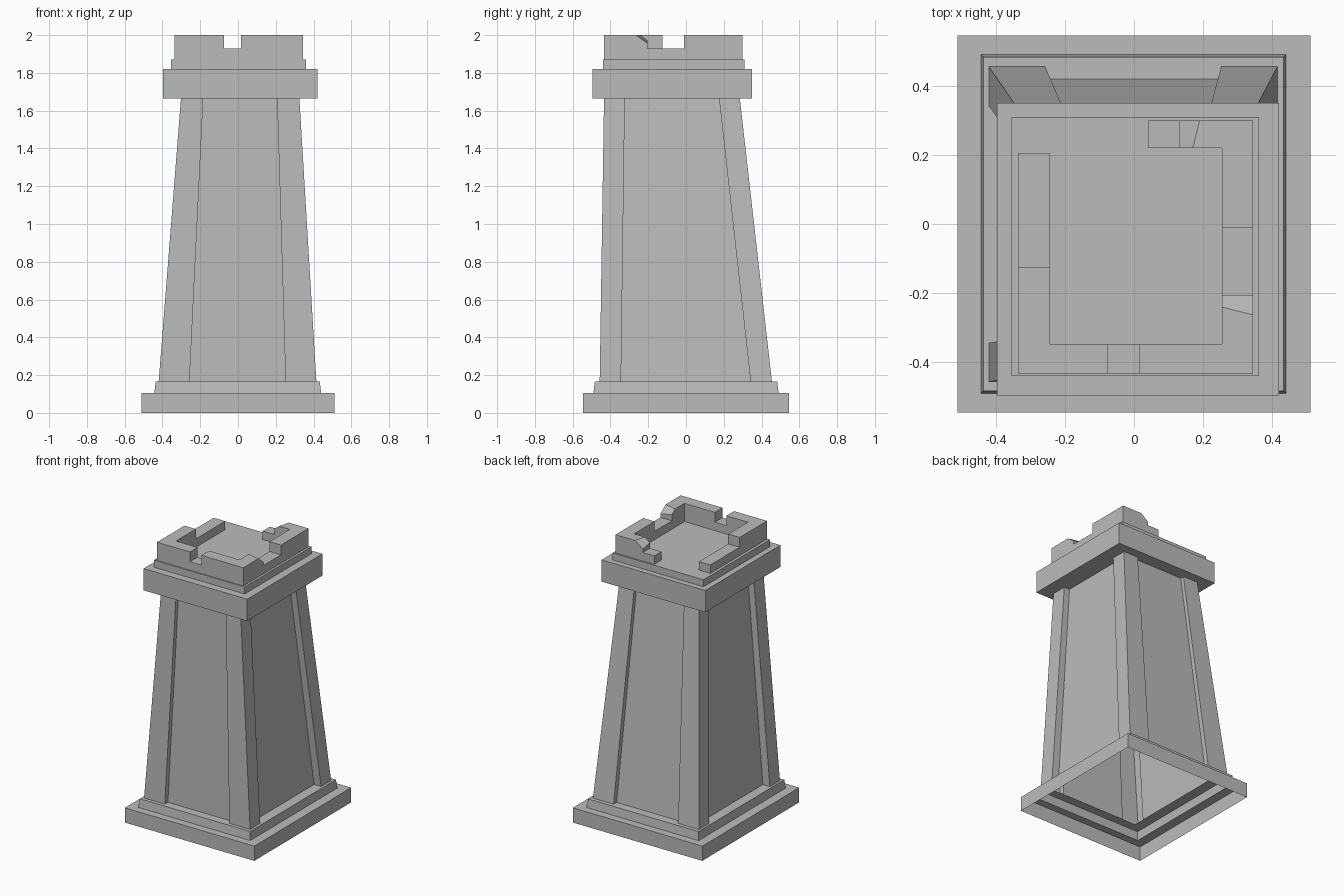
import bpy
import bmesh
from mathutils import Vector

cube = bpy.data.objects.get("Cube")
if cube:
    bpy.data.objects.remove(cube, do_unlink=True)

stone = bpy.data.materials.new("grey stone")
stone.use_nodes = True
stone.diffuse_color = (0.5, 0.5, 0.5, 1)
stone.node_tree.nodes["Principled BSDF"].inputs["Base Color"].default_value = (0.5, 0.5, 0.5, 1)


def rect(x0, x1, y0, y1):
    return [(x0, y0), (x1, y0), (x1, y1), (x0, y1)]


def loft(name, rings, bottom=True, top=True, cut=None):
    """Skin a stack of (outline, z) rings; cut is an optional (point, normal) chip."""
    bm = bmesh.new()
    loops = [[bm.verts.new((x, y, z)) for x, y in pts] for pts, z in rings]
    for lo, hi in zip(loops, loops[1:]):
        n = len(lo)
        for i in range(n):
            j = (i + 1) % n
            bm.faces.new((lo[i], lo[j], hi[j], hi[i]))
    if bottom:
        bm.faces.new(loops[0][::-1])
    if top:
        bm.faces.new(loops[-1])
    if cut:
        geom = bm.verts[:] + bm.edges[:] + bm.faces[:]
        res = bmesh.ops.bisect_plane(bm, geom=geom, plane_co=Vector(cut[0]),
                                     plane_no=Vector(cut[1]), clear_outer=True)
        edges = [e for e in res["geom_cut"] if isinstance(e, bmesh.types.BMEdge)]
        bmesh.ops.holes_fill(bm, edges=edges, sides=0)
        bmesh.ops.recalc_face_normals(bm, faces=bm.faces[:])
    mesh = bpy.data.meshes.new(name)
    bm.to_mesh(mesh)
    bm.free()
    mesh.materials.append(stone)
    ob = bpy.data.objects.new(name, mesh)
    bpy.context.collection.objects.link(ob)
    return ob


def prism(name, pts, z0, z1, cut=None):
    return loft(name, [(pts, z0), (pts, z1)], cut=cut)


def pier_outline(x0, x1, y0, y1, wx, wy, dx, dy):
    """Rectangle with four corner piers (wx by wy) and recessed panels between."""
    pts = []
    corners = [(x0, y0, 1, 1), (x1, y0, -1, 1), (x1, y1, -1, -1), (x0, y1, 1, -1)]
    for cx, cy, sx, sy in corners:
        side = [(cx + sx * dx, cy + sy * wy), (cx, cy + sy * wy)]
        face = [(cx + sx * wx, cy), (cx + sx * wx, cy + sy * dy)]
        arm = side + [(cx, cy)] + face
        pts += arm if sx == sy else arm[::-1]
    return pts


# Hollow stepped plinth, open underneath
slab = rect(-0.51, 0.51, -0.545, 0.545)
loft("stepped_plinth", [
    (slab, 0), (slab, 0.105),
    (rect(-0.443, 0.44, -0.49, 0.49), 0.105),
    (rect(-0.436, 0.433, -0.483, 0.483), 0.165),
    (rect(-0.362, 0.36, -0.42, 0.42), 0.165)], bottom=False, top=False)

# Tapered shaft with corner piers
loft("tapered_shaft", [
    (pier_outline(-0.42, 0.415, -0.457, 0.455, 0.163, 0.113, 0.055, 0.035), 0.165),
    (pier_outline(-0.302, 0.325, -0.434, 0.285, 0.118, 0.11, 0.045, 0.028), 1.665)],
    bottom=False, top=False)

# Overhanging collar and the step above it
prism("collar", rect(-0.397, 0.42, -0.496, 0.35), 1.665, 1.82)
prism("roof_step", rect(-0.355, 0.361, -0.44, 0.31), 1.82, 1.87)

# Parapet: low course, ruined away at the back left corner
X0, X1, Y0, Y1 = -0.335, 0.345, -0.433, 0.3
IX0, IX1, IY0, IY1 = -0.245, 0.255, -0.347, 0.22
prism("parapet_course", [
    (X0, Y0), (X1, Y0), (X1, Y1), (0.04, Y1), (0.04, IY1), (IX1, IY1),
    (IX1, IY0), (IX0, IY0), (IX0, 0.205), (X0, 0.205)], 1.87, 1.93)

# Raised corner blocks, two of them chipped at one end
prism("front_right_battlement", [
    (X0, Y0), (-0.075, Y0), (-0.075, IY0), (IX0, IY0), (IX0, -0.125), (X0, -0.125)],
    1.93, 2)
prism("front_left_battlement", [
    (0.015, Y0), (X1, Y0), (X1, -0.205), (IX1, -0.205), (IX1, IY0), (0.015, IY0)],
    1.93, 2, cut=((0.3, -0.252, 2), (0.15, 0.6, 0.8)))
prism("back_left_battlement", [
    (X1, -0.01), (X1, Y1), (0.13, Y1), (0.13, IY1), (IX1, IY1), (IX1, -0.01)],
    1.93, 2, cut=((0.18, 0.26, 2), (-0.6, 0.15, 0.8)))
